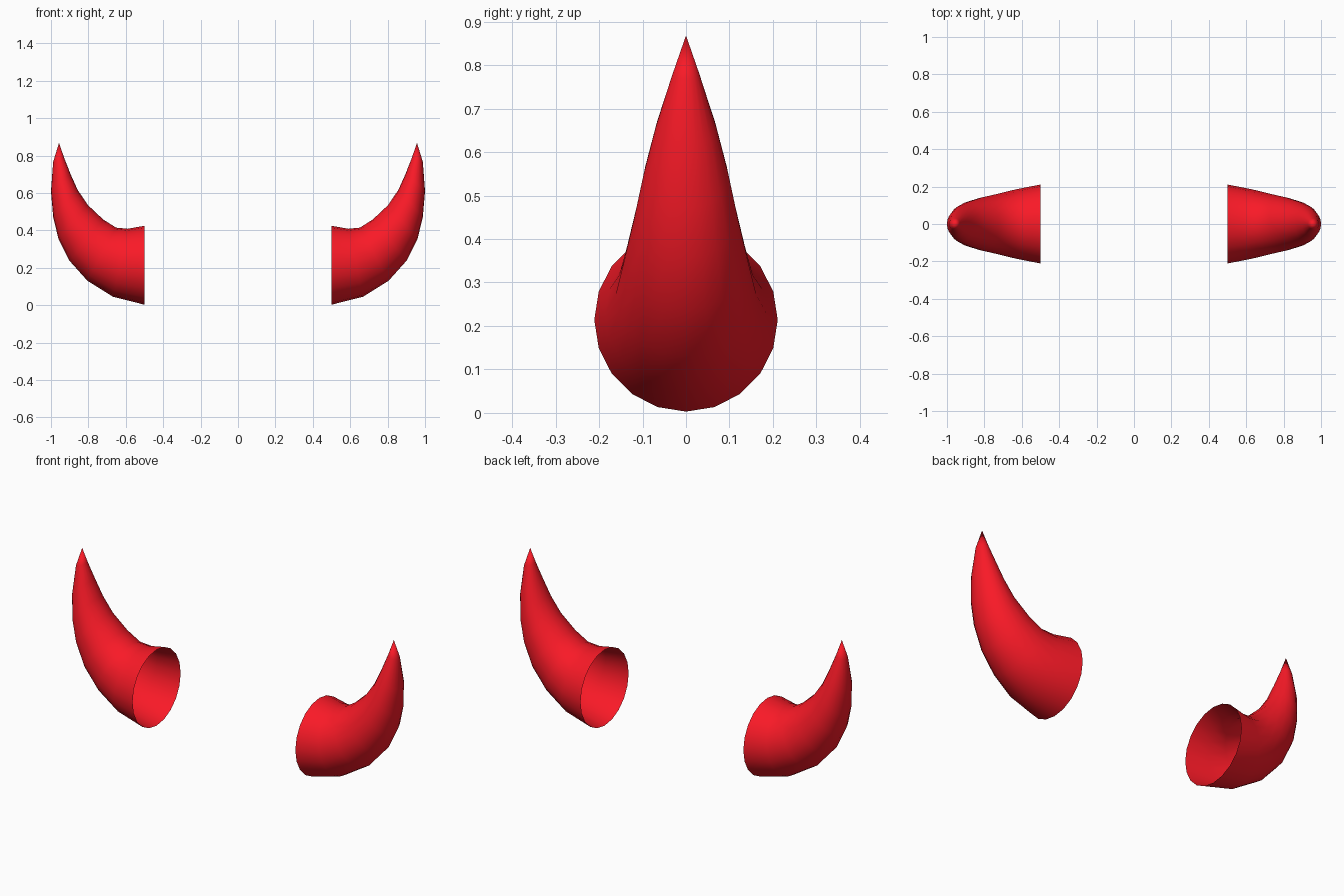
import bpy, bmesh, math
from mathutils import Vector

if "Cube" in bpy.data.objects:
    bpy.data.objects.remove(bpy.data.objects["Cube"])

SIDES = 20
# Each ring: outer-curve point (x, z) and inner-curve point (x, z)
RINGS = [
    ((.500, .003), (.500, .425)),
    ((.669, .046), (.590, .409)),
    ((.805, .131), (.652, .415)),
    ((.901, .238), (.721, .459)),
    ((.960, .356), (.803, .536)),
    ((.988, .470), (.858, .618)),
    ((1.00, .610), (.896, .703)),
    ((.988, .768), (.930, .790)),
]
TIP = (.957, 0, .868)

red = bpy.data.materials.new("red")
red.diffuse_color = (0.95, 0.01, 0.02, 1)
red.use_nodes = True
red.node_tree.nodes["Principled BSDF"].inputs["Base Color"].default_value = red.diffuse_color


def horn(name, side):
    bm = bmesh.new()
    loops = []
    for outer, inner in RINGS:
        a = Vector((outer[0], 0, outer[1]))
        b = Vector((inner[0], 0, inner[1]))
        mid, half = (a + b) / 2, (a - b) / 2
        across = Vector((0, half.length, 0))
        loop = []
        for i in range(SIDES):
            t = 2 * math.pi * i / SIDES
            p = mid + half * math.cos(t) + across * math.sin(t)
            loop.append(bm.verts.new((p.x * side, p.y, p.z)))
        loops.append(loop)
    tip = bm.verts.new((TIP[0] * side, TIP[1], TIP[2]))
    # Tapered tube with an open base
    for lo, hi in zip(loops, loops[1:]):
        for i in range(SIDES):
            j = (i + 1) % SIDES
            bm.faces.new((lo[i], lo[j], hi[j], hi[i]))
    # Pointed end
    for i in range(SIDES):
        bm.faces.new((loops[-1][i], loops[-1][(i + 1) % SIDES], tip))
    # Face normals outward (ring order flips with the mirrored side)
    bm.normal_update()
    f = min(bm.faces, key=lambda f: f.calc_center_median().z)
    if f.normal.z > 0:
        bmesh.ops.reverse_faces(bm, faces=bm.faces[:])
    for f in bm.faces:
        f.smooth = True
    mesh = bpy.data.meshes.new(name)
    bm.to_mesh(mesh)
    bm.free()
    mesh.materials.append(red)
    obj = bpy.data.objects.new(name, mesh)
    bpy.context.collection.objects.link(obj)


horn("right_horn", 1)
horn("left_horn", -1)
